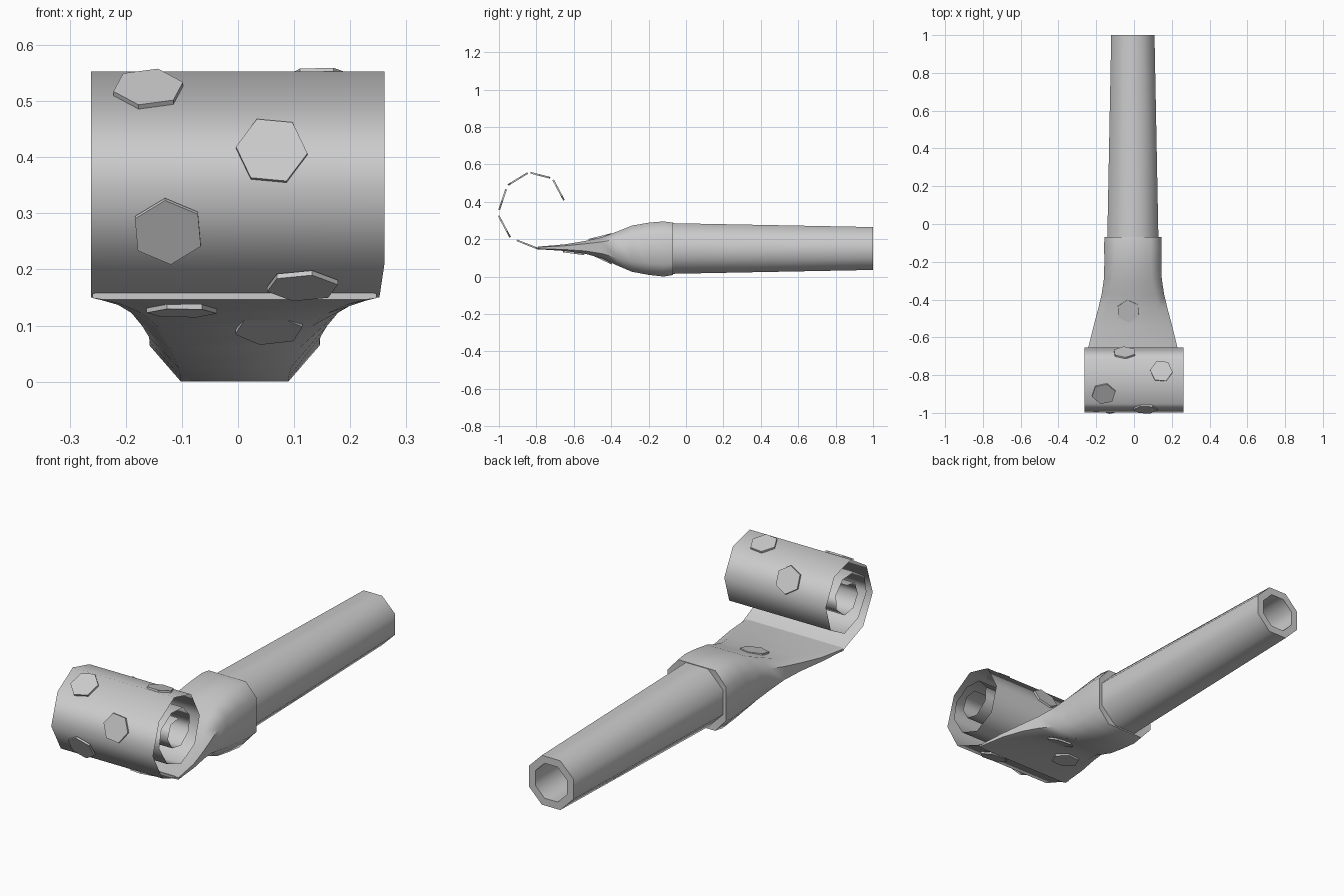
import bpy, bmesh
from math import cos, sin, pi, radians
from mathutils import Vector

if "Cube" in bpy.data.objects:
    bpy.data.objects.remove(bpy.data.objects["Cube"])

CX = -0.006   # mouthpiece and sleeve sit slightly left of centre
CZ = 0.15     # height of the blowing tube axis


def finish(name, bm, angle=55):
    bmesh.ops.recalc_face_normals(bm, faces=bm.faces[:])
    me = bpy.data.meshes.new(name)
    bm.to_mesh(me)
    bm.free()
    for p in me.polygons:
        p.use_smooth = True
    me.set_sharp_from_angle(angle=radians(angle))
    ob = bpy.data.objects.new(name, me)
    bpy.context.collection.objects.link(ob)
    return ob


def loft(name, rings, closed=False, caps=False):
    bm = bmesh.new()
    vs = [[bm.verts.new(p) for p in r] for r in rings]
    n = len(vs[0])
    pairs = list(zip(vs, vs[1:])) + ([(vs[-1], vs[0])] if closed else [])
    for a, b in pairs:
        for i in range(n):
            j = (i + 1) % n
            bm.faces.new((a[i], a[j], b[j], b[i]))
    if caps:
        bm.faces.new(vs[0])
        bm.faces.new(vs[-1])
    return finish(name, bm)


def octagon(r, y):
    return [(CX + r * cos(pi / 8 + i * pi / 4), y, CZ + r * sin(pi / 8 + i * pi / 4))
            for i in range(8)]


# mouthpiece tube: hollow, tapered octagon
loft("mouthpiece_tube", [octagon(0.148, -0.15), octagon(0.124, 1.0),
                         octagon(0.088, 1.0), octagon(0.088, -0.15)], closed=True)


# sleeve: octagonal collar that flattens into the paper strip
def section(y, w, zb, zt, f):
    c = 0.22 * (zt - zb)
    half = [(w * f, zb), (w, zb + c), (w, zt - c), (w * f, zt)]
    pts = half + [(-x, z) for x, z in reversed(half)]
    return [(CX + x, y, z) for x, z in pts]


# y, half width, bottom, top, flat fraction
stations = [(-0.072, 0.135, 0.022, 0.275, 0.62), (-0.07, 0.151, 0.008, 0.288, 0.63),
            (-0.12, 0.152, 0.000, 0.295, 0.63), (-0.20, 0.151, 0.009, 0.288, 0.64),
            (-0.29, 0.153, 0.026, 0.272, 0.66), (-0.37, 0.165, 0.060, 0.240, 0.70),
            (-0.45, 0.184, 0.098, 0.210, 0.74), (-0.54, 0.208, 0.122, 0.190, 0.80),
            (-0.65, 0.235, 0.137, 0.172, 0.85), (-0.79, 0.253, 0.146, 0.160, 0.92)]
loft("sleeve", [section(*s) for s in stations], caps=True)

# rolled paper strip: faceted spiral (y, z)
spiral = [(-.77, .150), (-.928, .21), (-.998, .34), (-.952, .483), (-.84, .553),
          (-.717, .521), (-.654, .40), (-.69, .28), (-.79, .227), (-.893, .264),
          (-.952, .36), (-.936, .44), (-.861, .488), (-.776, .483), (-.728, .43),
          (-.733, .36), (-.792, .312), (-.856, .323), (-.888, .376), (-.867, .435),
          (-.808, .445)]
bm = bmesh.new()
prev = None
for k, (y, z) in enumerate(spiral):
    right = 0.252 if k == 0 else 0.261
    cur = [bm.verts.new((-0.262, y, z)), bm.verts.new((right, y, z))]
    if prev:
        bm.faces.new((prev[0], prev[1], cur[1], cur[0]))
    prev = cur
bmesh.ops.solidify(bm, geom=bm.faces[:], thickness=0.008)
finish("paper_roll", bm, 62)


# hexagonal paper dots stuck on the outside: x, y, z, normal y, normal z, radius
dots = [(-.16, -.896, .518, -.52, .85, .064), (.06, -.976, .41, -.95, .32, .064),
        (-.125, -.967, .27, -.88, -.47, .065), (.115, -.845, .175, -.37, -.93, .065),
        (.145, -.78, .537, .25, .97, .06), (-.05, -.685, .46, .88, .47, .062),
        (.055, -.45, .099, -.42, -.9, .062), (-.10, -.60, .131, -.13, -.99, .063),
        (-.03, -.46, .207, -.24, .97, .062)]
for k, (x, y, z, ny, nz, r) in enumerate(dots):
    n = Vector((0, ny, nz)).normalized()
    u, v = Vector((1, 0, 0)), n.cross(Vector((1, 0, 0)))
    c = Vector((x, y, z))
    ring = [u * r * cos(a) + v * r * sin(a)
            for a in (0.25 + k * 0.7 + i * pi / 3 for i in range(6))]
    loft("paper_dot_%d" % (k + 1), [[c + p for p in ring], [c + n * 0.009 + p for p in ring]],
         caps=True)
